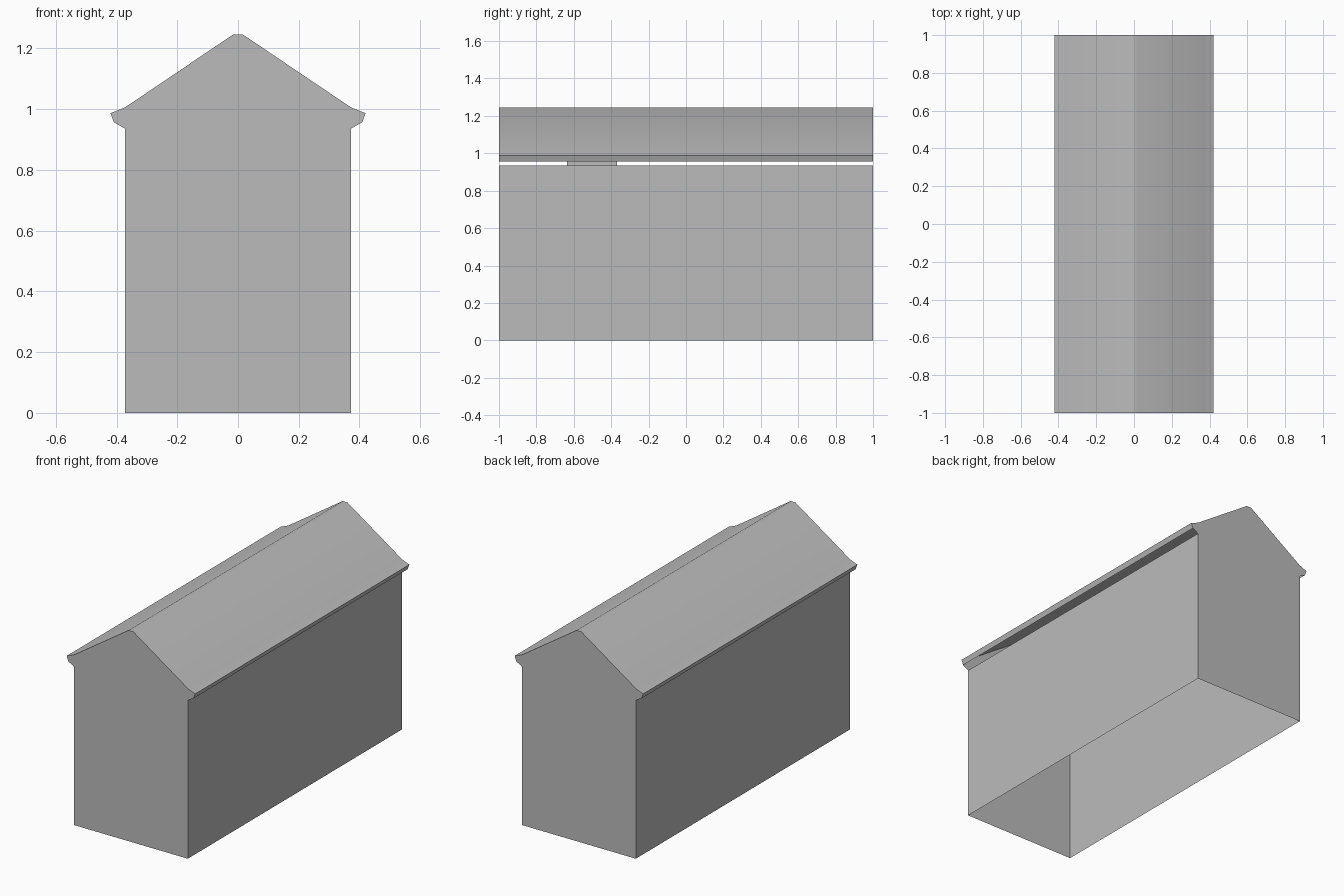
import bpy
import math

cube = bpy.data.objects.get("Cube")
if cube:
    bpy.data.objects.remove(cube, do_unlink=True)

HALF_LENGTH = 1.0
WALL_X, WALL_TOP = 0.372, 0.936

# One plain grey for the whole building
grey = bpy.data.materials.new("plain_grey")
grey.use_nodes = True
grey.diffuse_color = (0.5, 0.5, 0.5, 1)
grey.node_tree.nodes["Principled BSDF"].inputs["Base Color"].default_value = (0.5, 0.5, 0.5, 1)


def add_mesh(name, verts, faces):
    mesh = bpy.data.meshes.new(name)
    mesh.from_pydata(verts, [], faces)
    mesh.materials.append(grey)
    obj = bpy.data.objects.new(name, mesh)
    bpy.context.collection.objects.link(obj)
    return obj


def sheet(name, profile, y0=-HALF_LENGTH, y1=HALF_LENGTH):
    """Sweep an open x-z profile along y as a thin surface."""
    n = len(profile)
    verts = [(x, y, z) for y in (y0, y1) for x, z in profile]
    faces = [(i, n + i, n + i + 1, i + 1) for i in range(n - 1)]
    return add_mesh(name, verts, faces)


# Right half of the roof outline: ridge, slope, flared eave, fascia
half_roof = [(0.016, 1.246), (WALL_X, 1.006), (0.42, 0.987), (0.409, 0.957)]
roof_profile = [(-x, z) for x, z in reversed(half_roof)] + half_roof

# Roof shell, open beneath the eaves
roof = sheet("roof", roof_profile)
bpy.ops.object.select_all(action='DESELECT')
roof.select_set(True)
bpy.context.view_layer.objects.active = roof
bpy.ops.object.shade_smooth_by_angle(angle=math.radians(40))

# Long side walls, stopping just below the eaves
sheet("left_wall", [(WALL_X, WALL_TOP), (WALL_X, 0)])
sheet("right_wall", [(-WALL_X, 0), (-WALL_X, WALL_TOP)])

# Gable ends, filling the full outline including the eave ends
outline = ([(-WALL_X, 0), (-WALL_X, WALL_TOP)] + roof_profile
           + [(WALL_X, WALL_TOP), (WALL_X, 0)])
n = len(outline)
for name, y in (("front_gable", -HALF_LENGTH), ("back_gable", HALF_LENGTH)):
    order = range(n) if y > 0 else reversed(range(n))
    add_mesh(name, [(x, y, z) for x, z in outline], [tuple(order)])

# Small hatch panel reaching up under the eave
hatch_x = -WALL_X - 0.002
sheet("wall_hatch", [(hatch_x, 0.785), (hatch_x, 0.995)], -0.635, -0.37)
